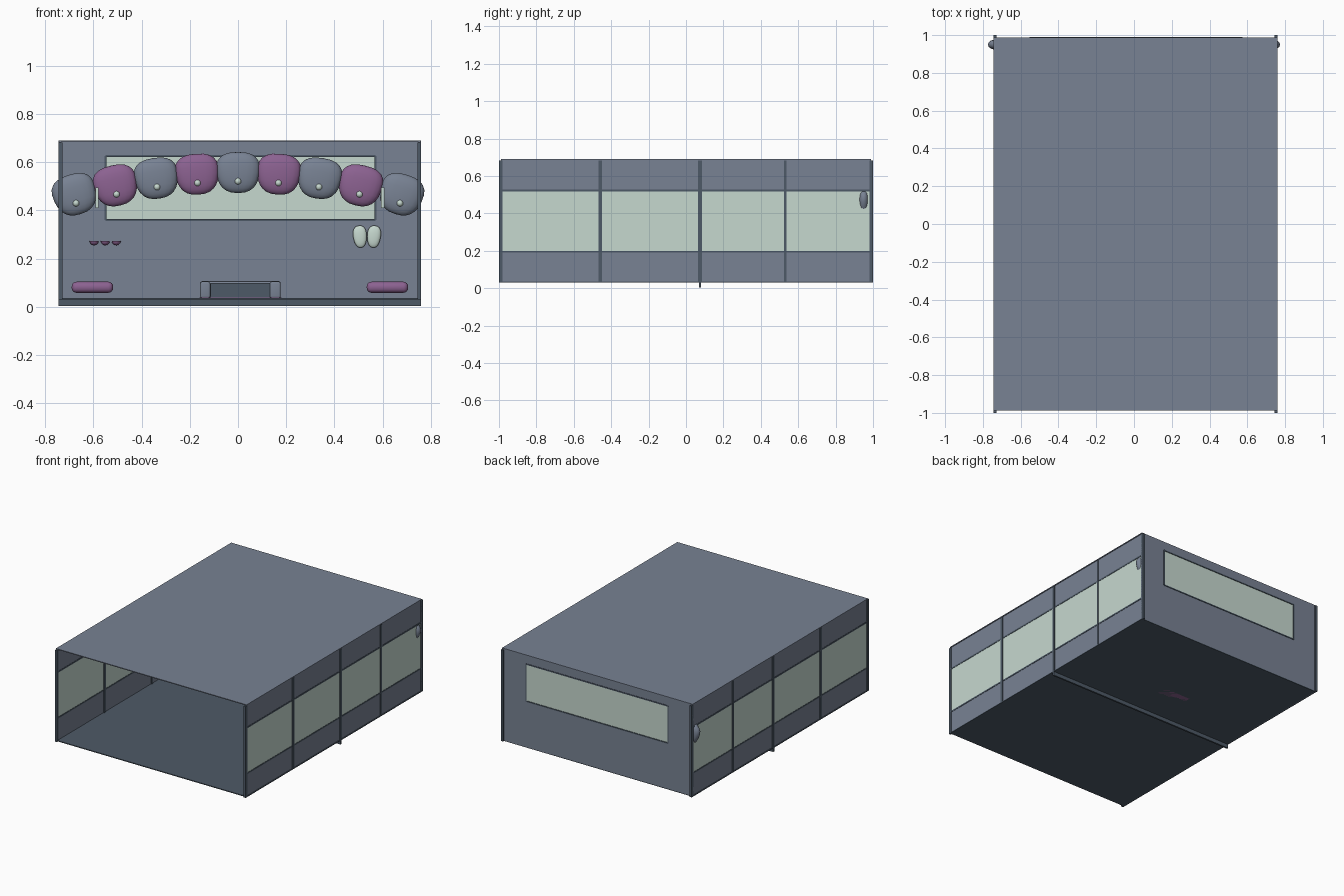
import bpy, bmesh, math
from mathutils import Vector

cube = bpy.data.objects.get("Cube")
if cube:
    bpy.data.objects.remove(cube, do_unlink=True)


def material(name, rgb):
    m = bpy.data.materials.new(name)
    m.use_nodes = True
    m.diffuse_color = (*rgb, 1)
    m.node_tree.nodes["Principled BSDF"].inputs["Base Color"].default_value = (*rgb, 1)
    return m


GREY = material("slate grey", (0.188, 0.223, 0.292))
DARK = material("dark slate", (0.076, 0.102, 0.136))
PALE = material("pale green", (0.565, 0.686, 0.624))
PLUM = material("plum", (0.262, 0.122, 0.283))


def finish(name, bm, mat, smooth=False):
    bmesh.ops.recalc_face_normals(bm, faces=bm.faces)
    me = bpy.data.meshes.new(name)
    bm.to_mesh(me)
    bm.free()
    me.materials.append(mat)
    ob = bpy.data.objects.new(name, me)
    bpy.context.collection.objects.link(ob)
    if smooth:
        bpy.ops.object.select_all(action='DESELECT')
        ob.select_set(True)
        bpy.context.view_layer.objects.active = ob
        bpy.ops.object.shade_smooth_by_angle(angle=math.radians(40))
    return ob


def box(name, x, y, z, mat, bevel=0):
    """Box from three (low, high) ranges."""
    bm = bmesh.new()
    bmesh.ops.create_cube(bm, size=1)
    for v in bm.verts:
        v.co = Vector([(r[0] + r[1]) / 2 + c * (r[1] - r[0]) for r, c in zip((x, y, z), v.co)])
    if bevel:
        bmesh.ops.bevel(bm, geom=bm.edges[:], offset=bevel, segments=4, profile=0.5, affect='EDGES')
    return finish(name, bm, mat, bool(bevel))


def pillow(name, centre, radii, tilt, mat, squareness=1.0, taper=0.0):
    """Squared-off ellipsoid, narrower below, tilted about y."""
    bm = bmesh.new()
    bmesh.ops.create_uvsphere(bm, u_segments=20, v_segments=12, radius=1)
    for v in bm.verts:
        x, y, z = [math.copysign(abs(c) ** squareness, c) for c in v.co]
        v.co = Vector((x * radii[0] * (1 + taper * z), y * radii[1], z * radii[2]))
    ob = finish(name, bm, mat, True)
    ob.location = centre
    ob.rotation_euler.y = tilt
    return ob


LEFT, RIGHT, FRONT, BACK = 0.76, -0.745, -0.988, 0.988
BOTTOM, TOP, T = 0.03, 0.69, 0.006
SILL, HEAD = 0.195, 0.522

# Roof, floor and cross beam
box("roof", (RIGHT, LEFT), (FRONT, BACK), (TOP - T, TOP), GREY)
box("floor", (RIGHT, LEFT), (FRONT, BACK), (BOTTOM, BOTTOM + T), DARK)
box("floor_beam", (RIGHT, LEFT), (0.069, 0.081), (0.003, BOTTOM), DARK)

# Side walls with a continuous window strip, rails and posts
for side, x in (("left", LEFT - 0.008), ("right", RIGHT + 0.008)):
    sheet = (x - T / 2, x + T / 2)
    bar = (x - 0.008, x + 0.008)
    rail = (x - 0.005, x + 0.005)
    length = (FRONT, BACK)
    box(side + "_lower_wall", sheet, length, (BOTTOM, SILL), GREY)
    box(side + "_window", sheet, length, (SILL, HEAD), PALE)
    box(side + "_upper_wall", sheet, length, (HEAD, TOP), GREY)
    for part, z in (("sill", SILL), ("head", HEAD)):
        box(f"{side}_window_{part}", rail, length, (z - 0.005, z + 0.005), DARK)
    for i, y in enumerate((-0.99, -0.458, 0.075, 0.53, 0.99)):
        w = 0.007 if i == 3 else 0.01
        box(f"{side}_post_{i + 1}", bar, (y - w, y + w), (BOTTOM, TOP - 0.008), DARK)

# Back wall around its window
WX, WZ = (-0.55, 0.57), (0.36, 0.625)
wall = (BACK - T, BACK)
box("back_wall_lower", (RIGHT, LEFT), wall, (BOTTOM, WZ[0]), GREY)
box("back_wall_upper", (RIGHT, LEFT), wall, (WZ[1], TOP), GREY)
box("back_wall_right", (RIGHT, WX[0]), wall, WZ, GREY)
box("back_wall_left", (WX[1], LEFT), wall, WZ, GREY)
box("back_window", WX, (BACK - 0.005, BACK - 0.001), WZ, PALE)
frame = (BACK - 0.012, BACK + 0.003)
for i, z in enumerate(WZ):
    box(f"back_frame_rail_{i + 1}", WX, frame, (z - 0.004, z + 0.004), DARK)
for i, x in enumerate(WX):
    box(f"back_frame_stile_{i + 1}", (x - 0.004, x + 0.004), frame, WZ, DARK)

# Arched row of buttoned cushions, alternating colours
heights = (0.557, 0.55, 0.533, 0.503, 0.466)
for i in range(-4, 5):
    n = abs(i)
    x = i * 0.168
    mat = PLUM if n % 2 else GREY
    pillow(f"cushion_{i + 5}", (x * 1.008, 0.95, heights[n]), (0.09, 0.032, 0.085),
           math.radians(4.5 * i), mat, 0.8, 0.1)
    bm = bmesh.new()
    bmesh.ops.create_uvsphere(bm, u_segments=10, v_segments=6, radius=0.014)
    button = finish(f"cushion_button_{i + 5}", bm, PALE, True)
    button.location = (x, 0.924, heights[n] - 0.036)

# Slim wall lamps either side
for side, x in (("left", 0.6), ("right", -0.585)):
    box(side + "_lamp", (x - 0.007, x + 0.007), (0.905, 0.925), (0.41, 0.495), PALE)

# Low rounded bolsters
for side, x in (("left", 0.62), ("right", -0.604)):
    box(side + "_bolster", (x - 0.086, x + 0.086), (0.92, 0.97), (0.058, 0.104), PLUM, 0.02)

# Row of small half-round cups
for i in range(3):
    bm = bmesh.new()
    bmesh.ops.create_uvsphere(bm, u_segments=16, v_segments=10, radius=0.019)
    bmesh.ops.bisect_plane(bm, geom=bm.verts[:] + bm.edges[:] + bm.faces[:],
                           plane_co=(0, 0, 0), plane_no=(0, 0, 1), clear_outer=True)
    bmesh.ops.holes_fill(bm, edges=[e for e in bm.edges if e.is_boundary])
    cup = finish(f"wall_cup_{i + 1}", bm, PLUM, True)
    cup.location = (-0.597 + 0.046 * i, 0.963, 0.274)

# Pair of pale wings on the wall
for side, s in (("left", 1), ("right", -1)):
    pillow(side + "_wing", (0.535 + s * 0.029, 0.966, 0.291), (0.028, 0.013, 0.046),
           math.radians(5 * s), PALE, 0.85, 0.12)

# Low bench with arms, back and dark seat
BX, BY = (-0.16, 0.18), (0.26, 0.38)
box("bench_base", BX, BY, (BOTTOM, 0.038), PLUM)
box("bench_back", (BX[0] + 0.003, BX[1] - 0.003), (0.34, 0.38), (0.036, 0.106), GREY, 0.008)
box("bench_seat", (-0.115, 0.132), (0.262, 0.345), (0.037, 0.098), DARK)
for side, x in (("right", (BX[0] + 0.003, -0.115)), ("left", (0.132, BX[1] - 0.003))):
    box(f"bench_{side}_arm", x, (0.262, 0.35), (0.036, 0.104), GREY, 0.008)
